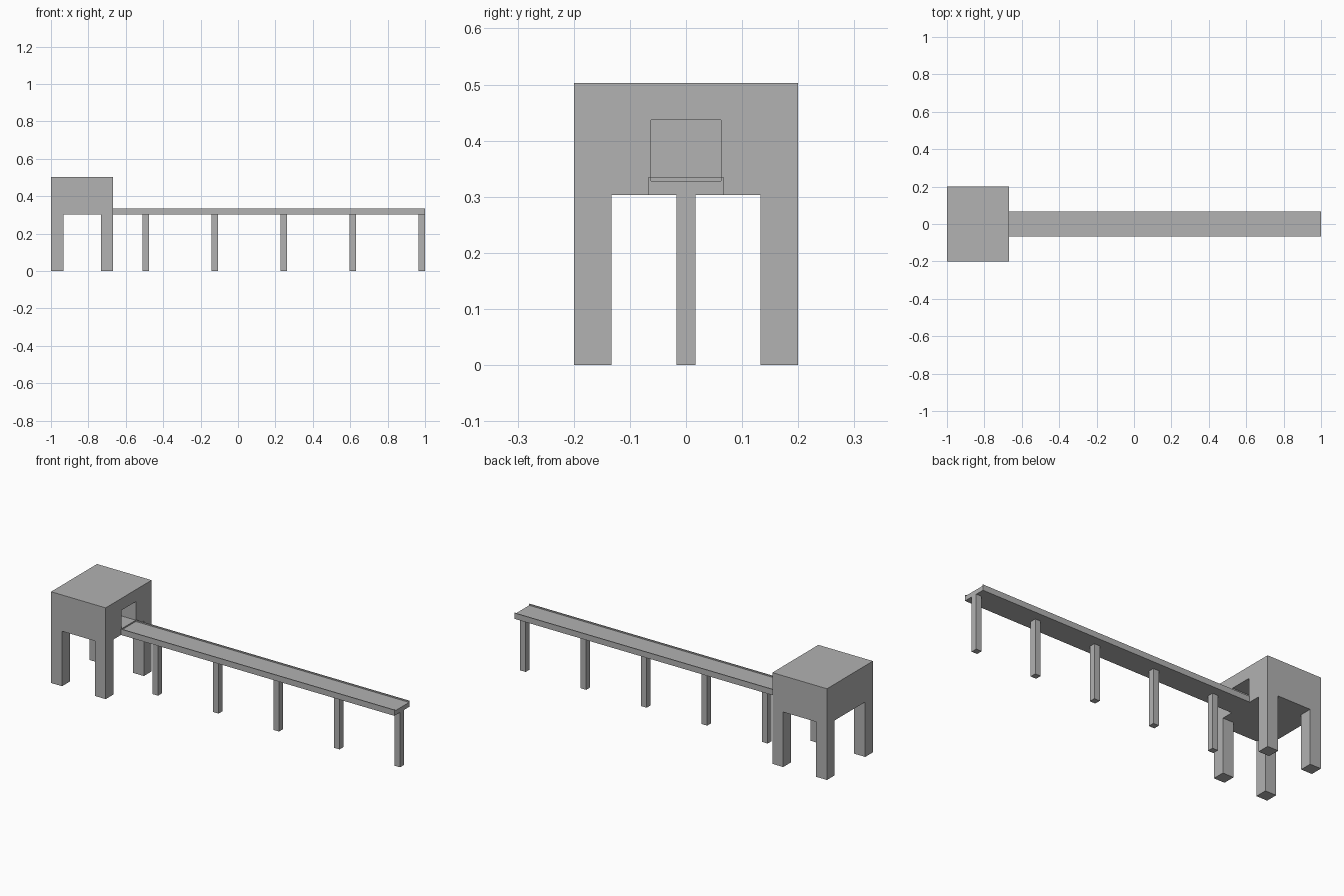
import bpy
import bmesh

cube = bpy.data.objects.get("Cube")
if cube:
    bpy.data.objects.remove(cube, do_unlink=True)

grey = bpy.data.materials.new("plain grey")
grey.use_nodes = True
GREY = (0.445, 0.445, 0.445, 1)
grey.diffuse_color = GREY
grey.node_tree.nodes["Principled BSDF"].inputs["Base Color"].default_value = GREY


def add_object(name, bm):
    bmesh.ops.recalc_face_normals(bm, faces=bm.faces)
    mesh = bpy.data.meshes.new(name)
    bm.to_mesh(mesh)
    bm.free()
    mesh.materials.append(grey)
    obj = bpy.data.objects.new(name, mesh)
    bpy.context.collection.objects.link(obj)
    return obj


def box(name, x, y, z):
    """Box given by its (low, high) range on each axis."""
    bm = bmesh.new()
    bmesh.ops.create_cube(bm, size=1)
    for v in bm.verts:
        v.co = [r[0] if c < 0 else r[1] for c, r in zip(v.co, (x, y, z))]
    return add_object(name, bm)


def cut(target, cutter):
    mod = target.modifiers.new(cutter.name, "BOOLEAN")
    mod.operation = "DIFFERENCE"
    mod.solver = "EXACT"
    mod.object = cutter
    cutter.hide_render = True
    cutter.hide_set(True)
    cutter.display_type = "WIRE"


HOUSE_END = -0.667   # where the walkway meets the tower
FLOOR = 0.303        # underside of tower room and walkway
RIM = 0.335          # top of the walkway rims

# Tower: one block, with passages between its four legs and a doorway
tower = box("tower", (-1, HOUSE_END), (-0.2, 0.2), (0, 0.503))
cut(tower, box("passage_cutter_long", (-1.1, -0.5), (-0.133, 0.133), (-0.1, FLOOR)))
cut(tower, box("passage_cutter_cross", (-0.933, -0.733), (-0.3, 0.3), (-0.1, FLOOR)))
cut(tower, box("doorway_cutter", (-0.933, -0.6), (-0.062, 0.062), (RIM, 0.437)))

# Walkway: shallow channel profile extruded along x
half = [(0.067, FLOOR), (0.067, RIM), (0.062, RIM), (0.062, 0.328)]
profile = half + [(-y, z) for y, z in reversed(half)]
bm = bmesh.new()
face = bm.faces.new([bm.verts.new((HOUSE_END, y, z)) for y, z in profile])
result = bmesh.ops.extrude_face_region(bm, geom=[face])
for v in result["geom"]:
    if isinstance(v, bmesh.types.BMVert):
        v.co.x = 1
add_object("walkway", bm)

# Square posts evenly spaced under the walkway
for i in range(5):
    x = 0.983 - 0.369 * i
    box(f"walkway_post_{i + 1}", (x - 0.017, x + 0.017), (-0.017, 0.017), (0, FLOOR))
